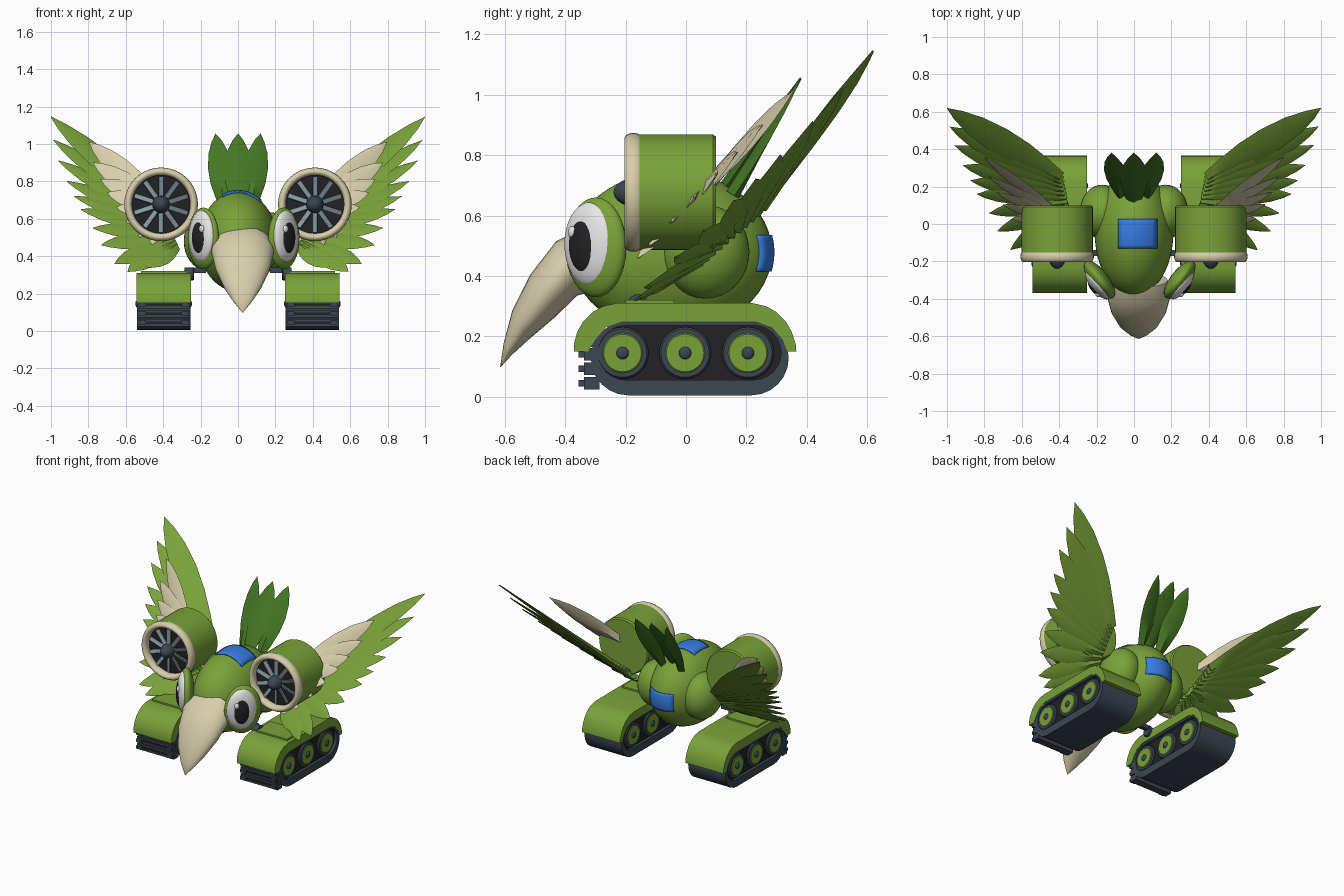
import bpy, bmesh, math
from mathutils import Vector, Matrix

if "Cube" in bpy.data.objects:
    bpy.data.objects.remove(bpy.data.objects["Cube"])

def material(name, rgb):
    m = bpy.data.materials.new(name)
    m.diffuse_color = (*rgb, 1)
    m.use_nodes = True
    m.node_tree.nodes["Principled BSDF"].inputs["Base Color"].default_value = m.diffuse_color
    return m

GREEN = material("leaf green", (0.19, 0.36, 0.04))
DARK_GREEN = material("dark green", (0.06, 0.185, 0.018))
CREAM = material("cream", (0.68, 0.62, 0.41))
STEEL = material("dark steel", (0.045, 0.062, 0.085))
BLACK = material("black", (0.016, 0.016, 0.018))
BLADE = material("blade grey", (0.24, 0.33, 0.38))
BLUE = material("blue", (0.038, 0.20, 0.76))
WHITE = material("white", (0.82, 0.82, 0.82))

def add(name, bm, *mats):
    bmesh.ops.recalc_face_normals(bm, faces=bm.faces)
    me = bpy.data.meshes.new(name)
    bm.to_mesh(me)
    bm.free()
    for m in mats:
        me.materials.append(m)
    ob = bpy.data.objects.new(name, me)
    bpy.context.collection.objects.link(ob)
    return ob

def ellipsoid(name, loc, radii, mat, rot=Matrix(), seg=32):
    bm = bmesh.new()
    bmesh.ops.create_uvsphere(bm, u_segments=seg, v_segments=seg // 2, radius=1)
    bm.transform(Matrix.Translation(loc) @ rot.to_4x4() @ Matrix.Diagonal((*radii, 1)))
    return add(name, bm, mat)

def boxes(name, items, mat):
    """Each item is (centre, size)."""
    bm = bmesh.new()
    for c, s in items:
        bmesh.ops.create_cube(bm, size=1, matrix=Matrix.Translation(c) @ Matrix.Diagonal((*s, 1)))
    return add(name, bm, mat)

def loft(name, shapes, *mats, closed=False):
    """Each shape is a list of rings with equal point counts; closed joins last to first."""
    bm = bmesh.new()
    for rings in shapes:
        vs = [[bm.verts.new(p) for p in r] for r in rings]
        n = len(vs[0])
        for a, b in zip(vs, vs[1:] + vs[:1] if closed else vs[1:]):
            for i in range(n):
                bm.faces.new((a[i], a[(i + 1) % n], b[(i + 1) % n], b[i]))
        if not closed:
            bm.faces.new(vs[0])
            bm.faces.new(vs[-1])
    return add(name, bm, *mats)

def lathe(name, profile, loc, axis, *mats, seg=40, closed=False):
    """Profile of (radius, distance along axis)."""
    q = Vector(axis).to_track_quat('Z', 'Y')
    rings = [[Vector(loc) + q @ Vector((max(r, 1e-4) * math.cos(a), max(r, 1e-4) * math.sin(a), h))
              for a in (2 * math.pi * i / seg for i in range(seg))] for r, h in profile]
    return loft(name, [rings], *mats, closed=closed)

def at_x(pts, x):
    return [(x, y, z) for y, z in pts]

def leaf(root, tip, half, normal, thick):
    root, tip, n = Vector(root), Vector(tip), Vector(normal).normalized()
    side = (tip - root).cross(n).normalized()
    n = side.cross(tip - root).normalized()
    rings = []
    for t, w in ((0, .45), (.15, .7), (.35, .95), (.55, 1), (.75, .8), (.9, .42), (1, .01)):
        c = root.lerp(tip, t)
        k = thick * (1 - .85 * t)
        rings.append([c + side * half * w, c + n * k, c - side * half * w, c - n * k])
    return rings

def stadium(y0, y1, z0, z1, n=12):
    r, zc = (z1 - z0) / 2, (z0 + z1) / 2
    pts = []
    for yc, start in ((y1 - r, -90), (y0 + r, 90)):
        for i in range(n + 1):
            a = math.radians(start + 180 * i / n)
            pts.append((yc + r * math.cos(a), zc + r * math.sin(a)))
    return pts

# Body
BC, BR = Vector((0, -.05, .478)), Vector((.21, .335, .268))
ellipsoid("body", BC, BR, GREEN, seg=48)

# Blue panels hugging the top and back of the body
def panel(name, axis, centre, half):
    other = [i for i in range(3) if i != axis]
    bm = bmesh.new()
    n, grid = 8, []
    for i in range(n + 1):
        row = []
        for j in range(n + 1):
            p = Vector((0, 0, 0))
            p[other[0]] = centre[0] + half[0] * (2 * i / n - 1)
            p[other[1]] = centre[1] + half[1] * (2 * j / n - 1)
            k = 1 - sum(((p[o] - BC[o]) / BR[o]) ** 2 for o in other)
            p[axis] = BC[axis] + BR[axis] * math.sqrt(k) + .004
            row.append(bm.verts.new(p))
        grid.append(row)
    for i in range(n):
        for j in range(n):
            bm.faces.new((grid[i][j], grid[i + 1][j], grid[i + 1][j + 1], grid[i][j + 1]))
    ob = add(name, bm, BLUE)
    mod = ob.modifiers.new("thickness", 'SOLIDIFY')
    mod.thickness, mod.offset = .008, 0

panel("top_panel", 2, (.02, -.053), (.103, .078))
panel("back_panel", 1, (.01, .475), (.095, .06))

# Beak: rings between an upper and a lower ridge, narrowing to the tip
rings = []
for yu, zu, yl, zl, w in ((-.34, .56, -.26, .36, .155), (-.43, .515, -.36, .335, .168), (-.515, .405, -.435, .262, .145),
                          (-.575, .285, -.52, .19, .1), (-.603, .18, -.575, .14, .05), (-.615, .1, -.614, .098, .002)):
    ring = []
    for i in range(24):
        a = 2 * math.pi * i / 24
        k = (1 + math.sin(a)) / 2
        ring.append((.025 + w * math.cos(a), yl + (yu - yl) * k, zl + (zu - zl) * k))
    rings.append(ring)
loft("beak", [rings], CREAM)

# Crest of three leaves, the middle one in front
loft("crest", [leaf((x * .6, y, .67), (x, .38, 1.055), h, (x * 2, -.8, .6), .024)
               for x, y, h in ((-.12, .155, .064), (0, .115, .074), (.12, .155, .064))], DARK_GREEN)

for s, tag in ((-1, "left"), (1, "right")):
    # Eye: socket, white, pupil and glint as stacked flattened discs
    n, t, up = Vector((s * .79, -.61, 0)), Vector((-s * .61, -.79, 0)), Vector((0, 0, 1))
    rot = Matrix((t, n, up)).transposed()
    sock = Vector((.03 + s * .215, -.298, .495))
    eye = sock + n * .02 + t * .012 + up * .01
    pupil = eye + n * .023 + t * .008 - up * .004
    ellipsoid(tag + "_eye_socket", sock, (.122, .05, .165), GREEN, rot)
    ellipsoid(tag + "_eye_white", eye, (.1, .042, .138), WHITE, rot)
    ellipsoid(tag + "_pupil", pupil, (.057, .026, .09), BLACK, rot)
    ellipsoid(tag + "_glint", pupil + n * .012 + t * .036 + up * .044, (.017, .012, .02), WHITE, rot, 16)

    # Shoulder
    ellipsoid(tag + "_shoulder", (s * .17, .065, .48), (.12, .145, .155), GREEN)

    # Engine: closed drum, dark front, cream lip, fan
    ec = Vector((s * .411, 0, .677))
    drum = lathe(tag + "_engine", [(0, -.1), (.183, -.1), (.191, -.09), (.191, .155), (.165, .155), (0, .155)],
                 ec, (0, -1, 0), GREEN, BLACK)
    for p in drum.data.polygons:
        if p.center.y < -.15:
            p.material_index = 1
    lip = [(.176 + .021 * math.cos(a), .174 + .031 * math.sin(a)) for a in (2 * math.pi * i / 14 for i in range(14))]
    lathe(tag + "_engine_lip", lip, ec, (0, -1, 0), CREAM, closed=True)
    bm = bmesh.new()
    for i in range(10):
        m = (Matrix.Translation(ec + Vector((0, -.17, 0))) @ Matrix.Rotation(2 * math.pi * (i + .5) / 10, 4, 'Y')
             @ Matrix.Translation((.09, 0, 0)) @ Matrix.Rotation(.4, 4, 'X') @ Matrix.Diagonal((.12, .008, .026, 1)))
        bmesh.ops.create_cube(bm, size=1, matrix=m)
    add(tag + "_fan_blades", bm, BLADE)
    ellipsoid(tag + "_fan_hub", ec + Vector((0, -.17, 0)), (.047, .07, .047), STEEL, seg=20)

    # Wing: long green feathers fanning from the shoulder, as (tip x, tip z, half width)
    tips = [(1, 1.145, .08), (.985, 1.02, .07), (.96, .91, .066), (.915, .80, .064), (.875, .72, .062), (.84, .65, .062),
            (.775, .55, .06), (.73, .46, .06), (.66, .36, .06), (.59, .318, .058), (.49, .34, .056)]
    def wing_point(x, z, i):
        """Tilted plane whose outer, lower edge swings forward, fading towards the tip."""
        u = (x - .43) * .656 - (z - .65) * .755
        v = max(0, (x - .43) * .755 + (z - .65) * .656)
        twist = (.07 - .38 * u) * (1 - (v / .755) ** 2)
        return (s * x, (z - .42) / 1.17 + twist - .002 * i, z)
    shapes = []
    for i, (x, z, h) in enumerate(tips):
        k = i / (len(tips) - 1)
        shapes.append(leaf(wing_point(.40 - .07 * k, .63 - .18 * k, i), wing_point(x, z, i), h, (-s * .35, -1, 1.15), .022))
    loft(tag + "_wing", shapes, GREEN)

    # Cream covert feathers in front of the wing, each turned outwards
    coverts = [(.797, 1.01, .058), (.775, .9, .055), (.735, .81, .052), (.70, .74, .05), (.65, .66, .05),
               (.6, .58, .048), (.53, .5, .045), (.46, .46, .042)]
    shapes = []
    for i, (x, z, h) in enumerate(coverts):
        k = i / (len(coverts) - 1)
        rx, rz = .43 - .03 * k, .70 - .1 * k
        shapes.append(leaf((s * rx, (rz - .62) / 1.1 - .002 * i, rz), (s * x, (z - .62) / 1.1 - .002 * i, z),
                           h, (s * .8, -1.1, .9), .024))
    loft(tag + "_covert_feathers", shapes, CREAM)

    # Track: belt loop, dark recessed core, fender
    x0, x1, xm = s * .255, s * .54, s * .3975
    out, hole = stadium(-.315, .34, .005, .252), stadium(-.29, .315, .056, .236)
    loft(tag + "_belt", [[at_x(out, x0), at_x(out, x1), at_x(hole, x1), at_x(hole, x0)]], STEEL, closed=True)
    loft(tag + "_belt_core", [[at_x(hole, x0 + s * .02), at_x(hole, x1 - s * .02)]], BLACK)
    outer = [(-.37, .15), (-.37, .18), (-.36, .215), (-.34, .25), (-.31, .28), (-.275, .30), (-.23, .31), (.22, .31),
             (.265, .30), (.30, .28), (.33, .25), (.35, .215), (.364, .17), (.365, .15)]
    inner = [(.335, .15), (.32, .19), (.285, .23), (.23, .25), (-.21, .25), (-.265, .23), (-.30, .19), (-.325, .15)]
    loft(tag + "_fender", [[at_x(outer + inner, s * .25), at_x(outer + inner, s * .542)]], GREEN)
    boxes(tag + "_fender_cap", [((xm, -.12, .314), (.24, .16, .014))], GREEN)

    # Front grille bars with dark slits
    boxes(tag + "_grille", [((xm, -.312, z), (.284, .05, .04)) for z in (.045, .093, .141, .185)]
          + [((xm + d, -.345, z), (.04, .02, .02)) for z in (.045, .093, .141) for d in (-.115, .115)], STEEL)
    boxes(tag + "_grille_slits", [((xm, -.338, z), (.19, .006, .014)) for z in (.045, .093, .141)], BLACK)

    # Road wheels on both faces of the track
    for face, fx, d in (("outer", x1 - s * .02, s), ("inner", x0 + s * .02, -s)):
        for i, y in enumerate((-.21, -.003, .205)):
            tag2 = f"{tag}_{face}_wheel_{i + 1}"
            loc, ax = (fx, y, .145), (d, 0, 0)
            lathe(tag2 + "_tyre", [(0, -.01), (.086, -.01), (.086, .008), (.08, .015), (.066, .015), (0, .012)], loc, ax, STEEL, seg=32)
            lathe(tag2 + "_disc", [(0, 0), (.067, 0), (.067, .014), (.062, .018), (0, .018)], loc, ax, GREEN, seg=32)
            ellipsoid(tag2 + "_hub", (fx + d * .017, y, .145), (.012, .021, .021), STEEL, seg=16)

    # Joint on the inner top edge of the track
    lathe(tag + "_joint", [(0, -.03), (.03, -.03), (.034, -.025), (.034, .02), (0, .025)],
          (s * .265, -.16, .305), (s, 0, 0), STEEL, seg=20)
    boxes(tag + "_joint_bracket", [((s * .215, -.155, .325), (.09, .03, .028))], STEEL)

# Smooth shading with sharp edges kept
bpy.ops.object.select_all(action='SELECT')
bpy.context.view_layer.objects.active = bpy.data.objects["body"]
bpy.ops.object.shade_smooth_by_angle(angle=math.radians(38))
